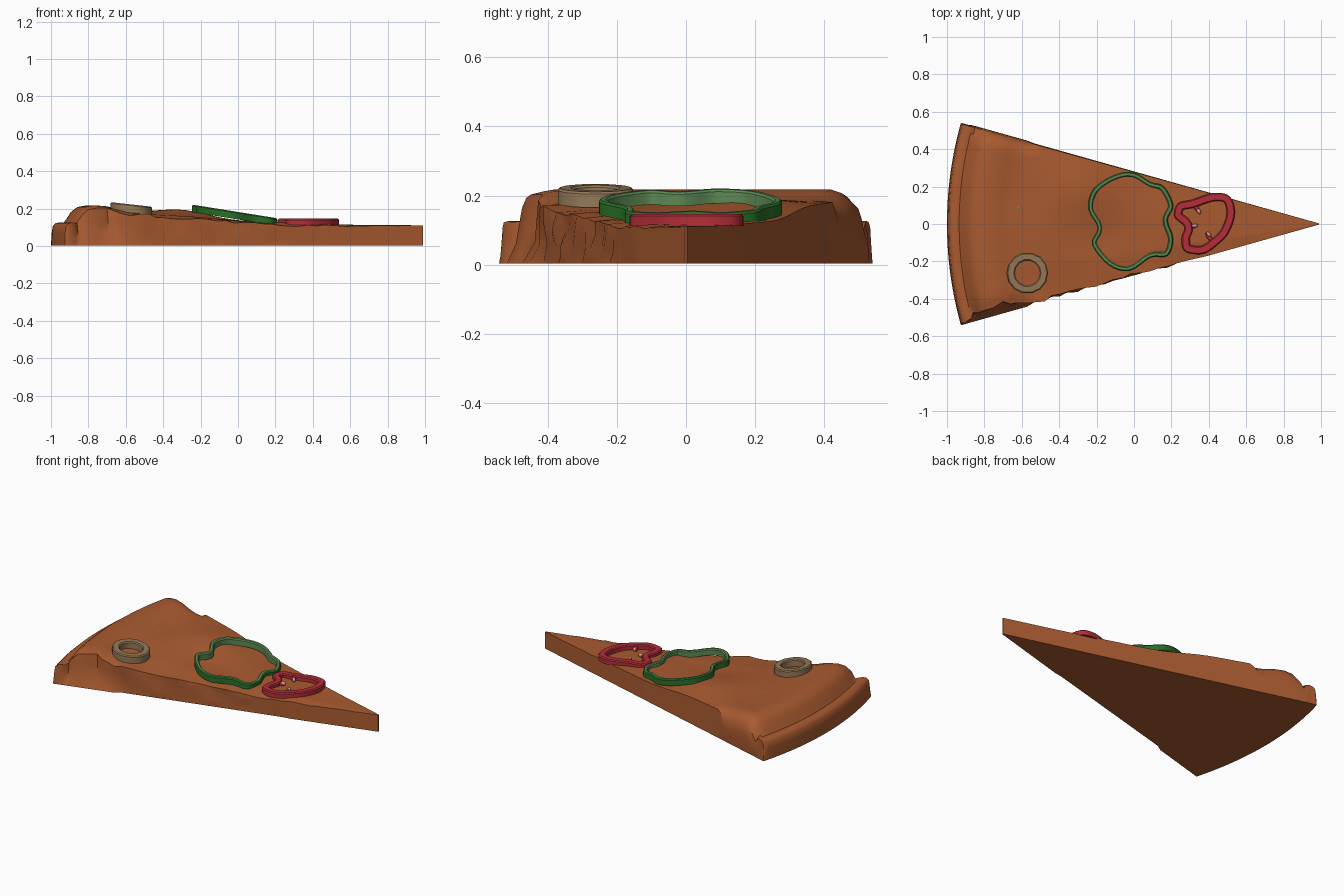
import bpy, bmesh, math
from mathutils import Vector

if "Cube" in bpy.data.objects:
    bpy.data.objects.remove(bpy.data.objects["Cube"])


def material(name, rgb):
    m = bpy.data.materials.new(name)
    m.diffuse_color = (*rgb, 1)
    m.use_nodes = True
    m.node_tree.nodes["Principled BSDF"].inputs["Base Color"].default_value = m.diffuse_color
    return m


BROWN = material("baked brown", (0.40, 0.105, 0.030))
DARK_GREEN = material("pepper skin green", (0.022, 0.16, 0.022))
PALE_GREEN = material("pepper flesh green", (0.11, 0.25, 0.085))
RED = material("pepper red", (0.46, 0.026, 0.040))
PINK = material("seed pink", (0.75, 0.33, 0.33))
TAN = material("mushroom tan", (0.30, 0.19, 0.095))


def finish(bm, name, mats, angle=35):
    bmesh.ops.recalc_face_normals(bm, faces=bm.faces)
    me = bpy.data.meshes.new(name)
    bm.to_mesh(me)
    bm.free()
    ob = bpy.data.objects.new(name, me)
    bpy.context.collection.objects.link(ob)
    for m in mats:
        me.materials.append(m)
    bpy.ops.object.select_all(action='DESELECT')
    ob.select_set(True)
    bpy.context.view_layer.objects.active = ob
    bpy.ops.object.shade_smooth_by_angle(angle=math.radians(angle))
    return ob


# Radial profile: (distance from tip, height)
PROFILE = [(0.01, .11), (0.3, .113), (0.6, .117), (0.8, .124), (1.0, .134), (1.2, .15),
           (1.4, .165), (1.58, .18), (1.68, .195), (1.75, .212), (1.81, .217), (1.86, .208),
           (1.895, .18), (1.92, .14), (1.935, .122), (1.955, .126), (1.975, .122),
           (1.99, .108), (1.996, .07), (2.0, .003)]
HALF = math.radians(15.7)
COLS = 28


def densify(pts):
    # Extra rows across the cheese so that the edge can ripple
    out = []
    for (r0, z0), (r1, z1) in zip(pts, pts[1:]):
        n = max(1, round((r1 - r0) / 0.045))
        out += [(r0 + (r1 - r0) * k / n, z0 + (z1 - z0) * k / n) for k in range(n)]
    return out + [pts[-1]]


def ripple(r):
    return math.sin(r * 19) * 0.5 + math.sin(r * 43 + 1) * 0.35 + math.sin(r * 71 + 2) * 0.3


def front_edge(r):
    # Torn edge: pulled in at the crust, ragged along the cheese
    w = min(1, max(0, (r - 0.6) / 0.3))
    crust = min(1, max(0, (r - 1.6) / 0.15))
    return HALF * (1 - 0.035 * w * (1 + ripple(r)) - 0.06 * crust * (r < 1.93))


def surface(r, t, z):
    x, y = 1 - r * math.cos(t), r * math.sin(t)
    u = t / HALF
    cheese = max(0, 1 - max(0, r - 1.55) / 0.2) * min(1, r / 0.9)
    z += 0.035 * cheese * math.exp(-((x + .3) ** 2 + (y - .14) ** 2) / 0.035)
    z += 0.005 * cheese * math.sin(7 * x + 5 * y) * math.cos(11 * y)
    z -= 0.022 * cheese * max(0, -u - 0.55) * (1.4 + ripple(r))
    if 1.6 < r < 1.93:                       # rounded crust ends
        z -= 0.05 * max(0, u - 0.9) / 0.1 + 0.025 * max(0, -u - 0.8) / 0.2
    return Vector((x, y, z))


# Slice: top sheet, side walls and flat base
bm = bmesh.new()
rows = densify(PROFILE)
n = len(rows)
top, front, back = [], [], []
for i, (r, z) in enumerate(rows):
    lo, hi = -front_edge(r), HALF * 0.99
    if i == n - 1:
        lo = -HALF
    top.append([bm.verts.new(surface(r, lo + (hi - lo) * j / COLS, z)) for j in range(COLS + 1)])
for i, (r, z) in enumerate(rows[:-1]):
    for side, store in ((-1, front), (1, back)):
        edge = top[i][0 if side < 0 else -1]
        base_t = HALF * side * (1.0 if side > 0 else (1.0 if r < 0.6 or r > 1.6 else 0.965))
        base = Vector((1 - r * math.cos(base_t), r * math.sin(base_t), 0.003))
        wall = [edge]
        for f in (0.3, 0.65):
            p = edge.co.lerp(base, f)
            if side < 0:
                if r > 1.6:
                    p.y += 0.022 * f * (1 + ripple(r)) * (r < 1.95)
                elif r > 0.8:
                    p.y += 0.012 * ripple(r + f * 0.3)
            elif 1.6 < r < 1.95:
                p.y += 0.006
            wall.append(bm.verts.new(p))
        wall.append(bm.verts.new(base))
        store.append(wall)
for i in range(n - 1):
    for j in range(COLS):
        bm.faces.new((top[i][j], top[i + 1][j], top[i + 1][j + 1], top[i][j + 1]))
for wall in (front, back):
    for i in range(n - 2):
        for k in range(3):
            bm.faces.new((wall[i][k], wall[i + 1][k], wall[i + 1][k + 1], wall[i][k + 1]))
    corner = top[-1][0 if wall is front else -1]
    for k in range(3):
        bm.faces.new((wall[-1][k], corner, wall[-1][k + 1]))
for i in range(n - 2):
    bm.faces.new((front[i][3], front[i + 1][3], back[i + 1][3], back[i][3]))
bm.faces.new([front[-1][3]] + top[-1] + [back[-1][3]])
for k in range(3):
    bm.faces.new((front[0][k], front[0][k + 1], back[0][k + 1], back[0][k])
                 if k else (front[0][0], front[0][1], back[0][1], *reversed(top[0][1:])))
finish(bm, "pizza_slice", [BROWN], 40)


def smooth_loop(pts, sub=4):
    # Closed Catmull-Rom curve through the points
    out, m = [], len(pts)
    P = [Vector(p) for p in pts]
    for i in range(m):
        a, b, c, d = P[i - 1], P[i], P[(i + 1) % m], P[(i + 2) % m]
        for k in range(sub):
            t = k / sub
            out.append(0.5 * (2 * b + (c - a) * t + (2 * a - 5 * b + 4 * c - d) * t * t
                              + (3 * b - a - 3 * c + d) * t ** 3))
    return out


def ring(name, outline, width, height, top_z, mats):
    """Vegetable ring; width is the wall, top_z(x) a tilted top plane."""
    bm = bmesh.new()
    m = len(outline)
    centre = sum(outline, Vector((0, 0))) / m
    loops = []
    for i, p in enumerate(outline):
        tan = (outline[(i + 1) % m] - outline[i - 1]).normalized()
        nor = Vector((-tan.y, tan.x))
        if nor.dot(centre - p) < 0:
            nor = -nor
        b = 0.006
        section = [(0, -height), (0, -b), (b, 0), (width - b, 0), (width, -b), (width, -height)]
        loops.append([bm.verts.new((*(p + nor * w), top_z(p.x + nor.x * w) + h))
                      for w, h in section])
    for i in range(m):
        A, B = loops[i], loops[(i + 1) % m]
        for k in range(6):
            f = bm.faces.new((A[k], B[k], B[(k + 1) % 6], A[(k + 1) % 6]))
            # Skin colour outside, flesh colour on top and inside
            f.material_index = 0 if k < 2 or len(mats) == 1 else 1
    return finish(bm, name, mats)


GREEN_PTS = [(0, .275), (.09, .225), (.16, .2), (.21, .1), (.18, .02), (.21, -.08), (.18, -.17),
             (.09, -.18), (-.02, -.25), (-.13, -.225), (-.225, -.11), (-.195, -.02),
             (-.245, .08), (-.215, .19), (-.1, .265)]
RED_PTS = [(.42, .165), (.51, .15), (.54, .06), (.51, -.04), (.46, -.1), (.37, -.16), (.27, -.145),
           (.255, -.07), (.27, -.015), (.215, .04), (.235, .11), (.31, .13)]
ring("green_pepper_ring", smooth_loop(GREEN_PTS), 0.026, 0.04,
     lambda x: 0.185 - 0.16 * (x + 0.02), [DARK_GREEN, PALE_GREEN])
ring("red_pepper_ring", smooth_loop(RED_PTS), 0.044, 0.035, lambda x: 0.146, [RED])
circle = [Vector((-.57 + .111 * math.cos(a * math.tau / 14), -.262 + .111 * math.sin(a * math.tau / 14)))
          for a in range(14)]
ring("mushroom_ring", circle, 0.044, 0.045, lambda x: 0.222 - 0.11 * (x + .57), [TAN])


def blob(name, loc, scale, mat, turn=0):
    bpy.ops.mesh.primitive_uv_sphere_add(segments=10, ring_count=6, radius=1, location=loc,
                                         rotation=(0, 0, turn))
    ob = bpy.context.object
    ob.name = name
    ob.scale = scale
    ob.data.materials.append(mat)
    bpy.ops.object.shade_smooth()


# Ribs and seeds inside the red pepper, and one small green flake
for i, (x, y, a) in enumerate([(.335, .085, -1.0), (.305, -.015, .2), (.405, -.075, 2.2)]):
    blob(f"pepper_rib_{i}", (x, y, .13), (.035, .012, .013), RED, a)
    tip = Vector((x, y, .135)) + (Vector((.385, .01, .135)) - Vector((x, y, .135))).normalized() * .02
    blob(f"pepper_seed_{i}", tip, (.017, .010, .012), PINK, a)
blob("herb_flake", (-.62, .085, .184), (.016, .013, .006), PALE_GREEN)
